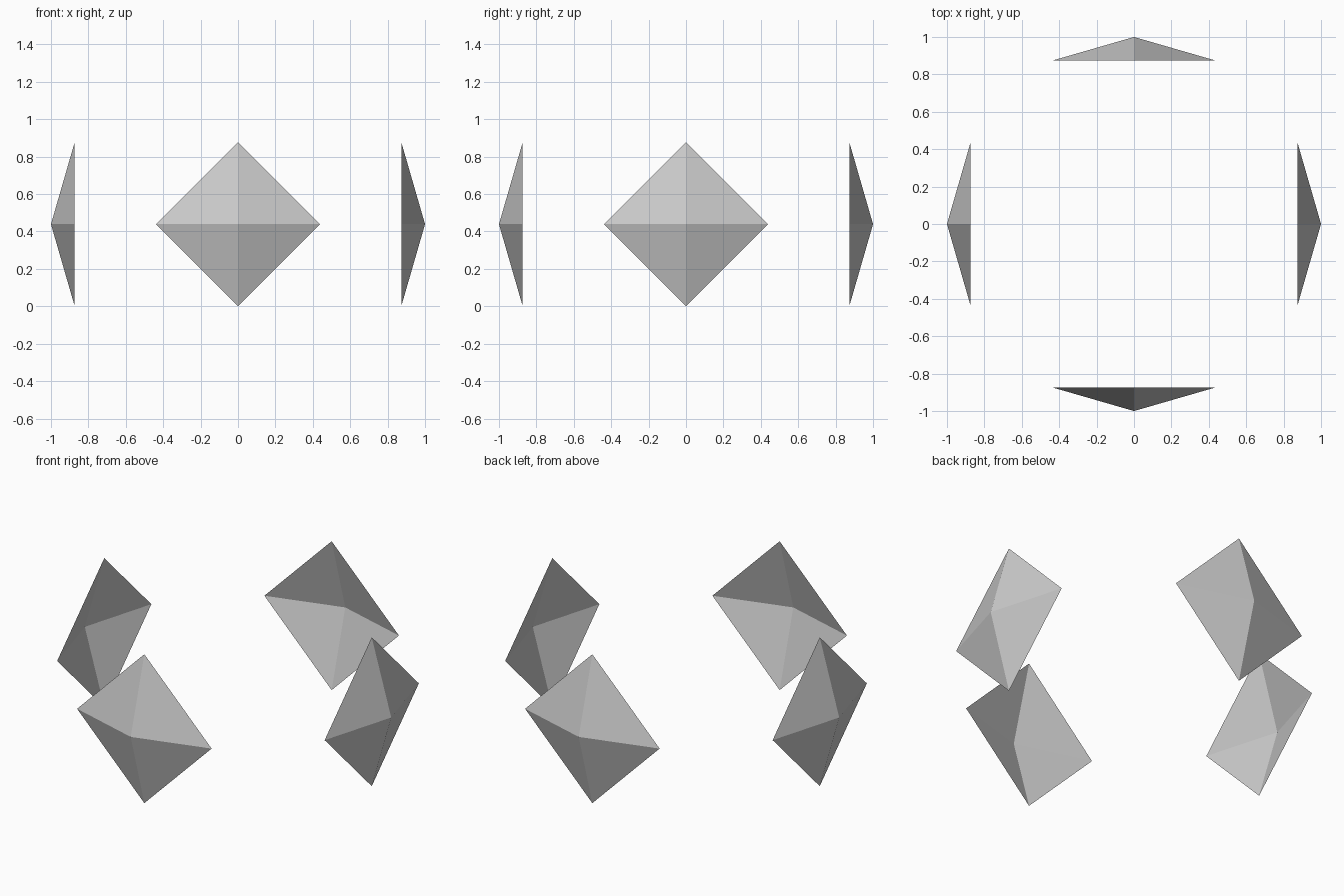
import bpy, bmesh, math
from mathutils import Matrix

if "Cube" in bpy.data.objects:
    bpy.data.objects.remove(bpy.data.objects["Cube"])

HALF = 0.439     # half diagonal of the diamond base
BASE = 0.873     # distance of the open base from the centre
DEPTH = 0.127    # height of the pyramid


def open_pyramid(name, angle):
    """Shallow four-sided pyramid without a base, apex facing outward."""
    bm = bmesh.new()
    bmesh.ops.create_circle(bm, cap_ends=True, segments=4, radius=HALF)
    bm.normal_update()
    for f in bm.faces:
        if f.normal.z < 0:
            f.normal_flip()
    # raise the middle of the diamond to the apex
    poked = bmesh.ops.poke(bm, faces=bm.faces[:])
    poked["verts"][0].co.z = DEPTH
    # turn the apex outward and place it on the ring
    bm.transform(Matrix.Rotation(angle, 4, 'Z')
                 @ Matrix.Translation((BASE, 0, HALF))
                 @ Matrix.Rotation(math.pi / 2, 4, 'Y'))
    bm.normal_update()
    mesh = bpy.data.meshes.new(name)
    bm.to_mesh(mesh)
    bm.free()
    bpy.context.collection.objects.link(bpy.data.objects.new(name, mesh))


# four pyramids facing right, back, left and front
for i, side in enumerate(("right", "back", "left", "front")):
    open_pyramid(side + "_pyramid", i * math.pi / 2)
